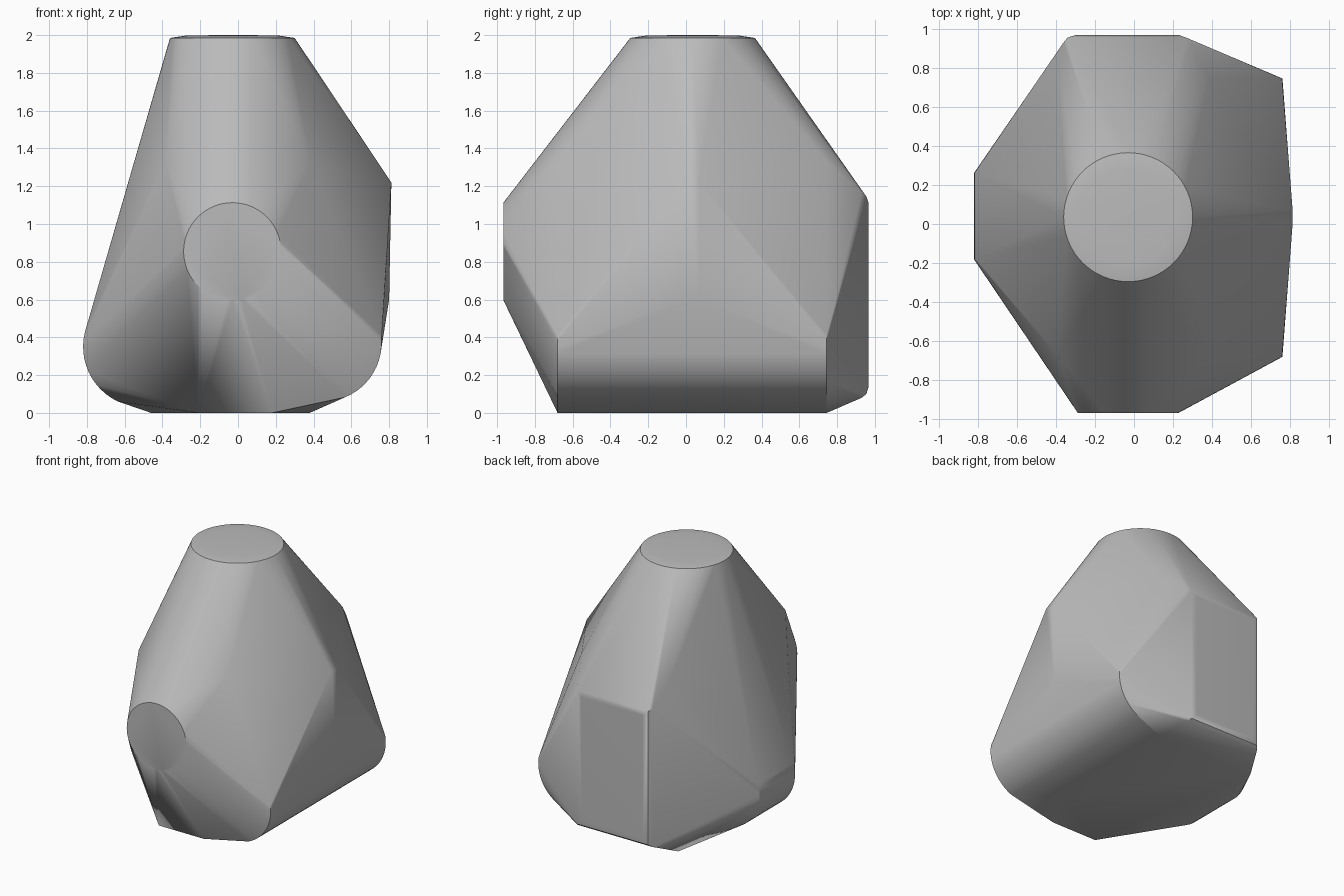
import bpy, bmesh, math
from mathutils import Vector

if "Cube" in bpy.data.objects:
    bpy.data.objects.remove(bpy.data.objects["Cube"], do_unlink=True)


def ring(centre, radius, normal_axis, count=64):
    """Circle of points facing along z or y."""
    c = Vector(centre)
    pts = []
    for i in range(count):
        a = math.tau * i / count
        u, v = radius * math.cos(a), radius * math.sin(a)
        pts.append(c + (Vector((u, v, 0)) if normal_axis == "z" else Vector((u, 0, v))))
    return pts


def rolled_edge(cx, cz, radius, start, end, y_ends, steps=12):
    """Arc in the xz plane, repeated at both ends of a rounded long edge."""
    pts = []
    for i in range(steps + 1):
        a = math.radians(start + (end - start) * i / steps)
        for y in y_ends:
            pts.append(Vector((cx + radius * math.cos(a), y, cz + radius * math.sin(a))))
    return pts


def rectangle(y, x_range, z_range):
    return [Vector((x, y, z)) for x in x_range for z in z_range]


FRONT, BACK = -0.68, 0.745
points = []

# Slightly domed round top
for radius, z in ((0.33, 1.985), (0.25, 1.997), (0.1, 2.0)):
    points += ring((-0.03, 0.035, z), radius, "z")

# Flat round front
points += ring((-0.03, -0.967, 0.855), 0.258, "y")

# Rounded long edges low on both sides
points += rolled_edge(0.45, 0.37, 0.31, 8, -68, (FRONT, BACK))
points += rolled_edge(-0.5, 0.35, 0.32, 165, 245, (-0.18, 0.26))

# Upper shoulders
points += [Vector((x, y, 1.33)) for x in (-0.385, 0.385) for y in (FRONT, BACK)]

# Ridge on the left side
points += [Vector((x, y, z)) for x, z in ((0.812, 1.22), (0.80, 0.6)) for y in (0.0, 0.07)]

# Flat back panel with softened rim
points += rectangle(0.967, (-0.3, 0.23), (0.14, 1.11))
points += rectangle(0.955, (-0.34, 0.265), (0.1, 1.145))
points += rectangle(0.93, (-0.36, 0.29), (0.08, 1.165))

# Flat base outline
base = ((-0.21, FRONT), (0.18, FRONT), (0.38, -0.35), (0.38, BACK), (-0.455, BACK), (-0.46, 0.0))
points += [Vector((x, y, 0)) for x, y in base]

# Wrap everything in one convex skin
bm = bmesh.new()
for p in points:
    bm.verts.new(p)
hull = bmesh.ops.convex_hull(bm, input=bm.verts)
loose = {g for g in hull["geom_interior"] + hull["geom_unused"] if isinstance(g, bmesh.types.BMVert)}
bmesh.ops.delete(bm, geom=list(loose), context="VERTS")
bmesh.ops.dissolve_limit(bm, angle_limit=math.radians(0.5), verts=bm.verts, edges=bm.edges)
bmesh.ops.recalc_face_normals(bm, faces=bm.faces)
mesh = bpy.data.meshes.new("faceted_stone")
bm.to_mesh(mesh)
bm.free()

stone = bpy.data.objects.new("faceted_stone", mesh)
bpy.context.collection.objects.link(stone)

# Plain grey
grey = bpy.data.materials.new("stone_grey")
grey.use_nodes = True
colour = (0.5, 0.5, 0.5, 1)
grey.diffuse_color = colour
grey.node_tree.nodes["Principled BSDF"].inputs["Base Color"].default_value = colour
mesh.materials.append(grey)

# Smooth shading with crisp rims
bpy.ops.object.select_all(action="DESELECT")
stone.select_set(True)
bpy.context.view_layer.objects.active = stone
bpy.ops.object.shade_smooth_by_angle(angle=math.radians(30))
weighted = stone.modifiers.new("even_shading", "WEIGHTED_NORMAL")
weighted.keep_sharp = True
